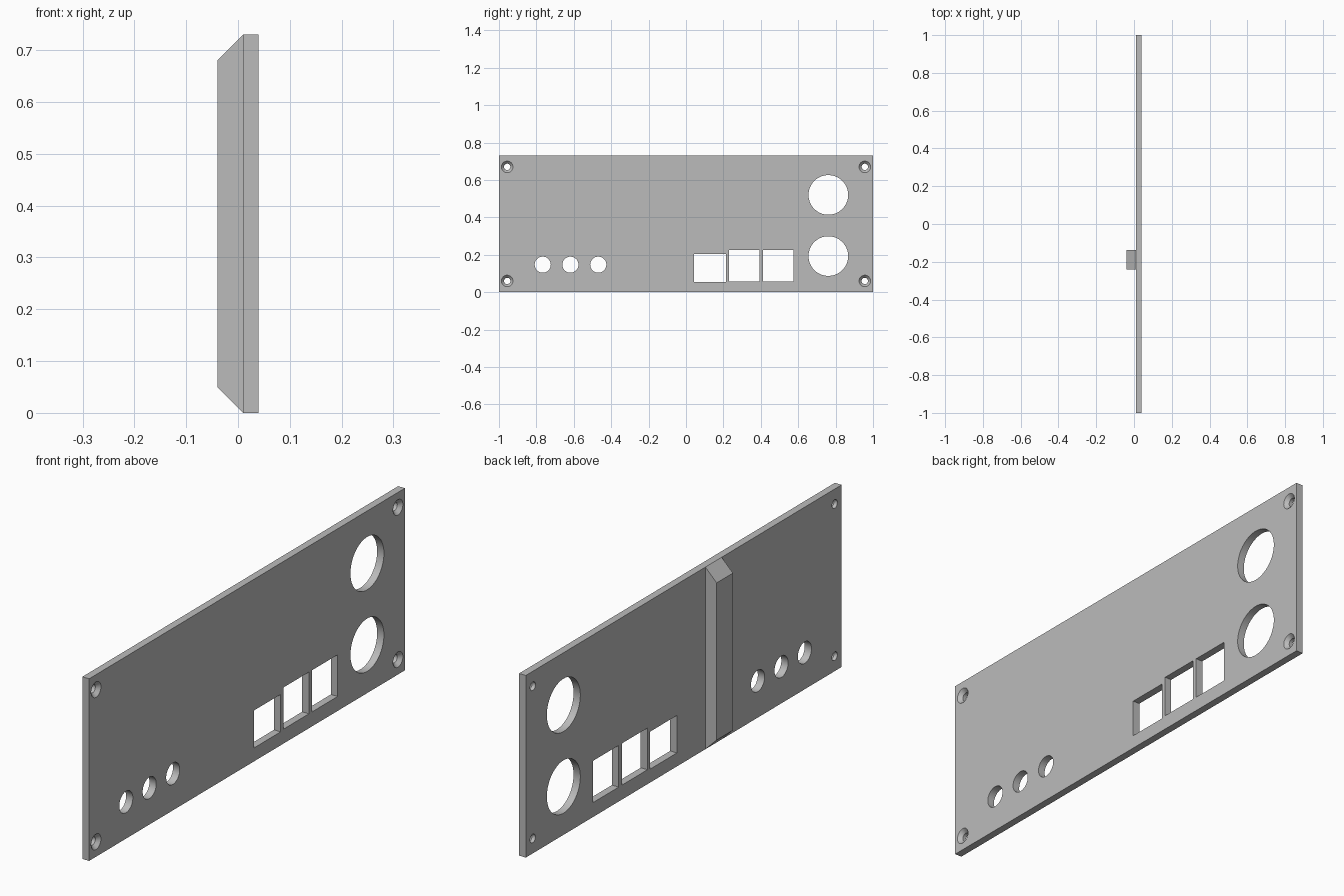
import bpy, bmesh, math
from mathutils import Matrix, Vector

cube = bpy.data.objects.get("Cube")
if cube:
    bpy.data.objects.remove(cube, do_unlink=True)

BACK, FACE, HEIGHT = 0.01, 0.04, 0.73
RIB_BACK = -0.04

grey = bpy.data.materials.new("panel grey")
grey.use_nodes = True
grey.diffuse_color = (0.5, 0.5, 0.5, 1)
grey.node_tree.nodes["Principled BSDF"].inputs["Base Color"].default_value = (0.5, 0.5, 0.5, 1)


def finish(name, bm):
    bmesh.ops.recalc_face_normals(bm, faces=bm.faces)
    mesh = bpy.data.meshes.new(name)
    bm.to_mesh(mesh)
    bm.free()
    mesh.materials.append(grey)
    obj = bpy.data.objects.new(name, mesh)
    bpy.context.collection.objects.link(obj)
    return obj


def add_box(bm, low, high):
    low, high = Vector(low), Vector(high)
    bmesh.ops.create_cube(bm, size=1, matrix=Matrix.Translation((low + high) / 2)
                          @ Matrix.Diagonal((*(high - low), 1)))


def add_round(bm, y, z, profile, sides=48):
    """Closed solid along x from (x, radius) stations."""
    rings = []
    for x, r in profile:
        rings.append([bm.verts.new((x, y + r * math.cos(a), z + r * math.sin(a)))
                      for a in (2 * math.pi * i / sides for i in range(sides))])
    for a, b in zip(rings, rings[1:]):
        for i in range(sides):
            j = (i + 1) % sides
            bm.faces.new((a[i], a[j], b[j], b[i]))
    bm.faces.new(rings[0])
    bm.faces.new(rings[-1])


# Flat panel
bm = bmesh.new()
add_box(bm, (BACK, -1, 0), (FACE, 1, HEIGHT))
panel = finish("panel", bm)

# Cutters for every opening
bm = bmesh.new()
start, end = BACK - 0.02, FACE + 0.02
for y in (-0.766, -0.618, -0.469):          # small round holes
    add_round(bm, y, 0.147, [(start, 0.043), (end, 0.043)])
for z in (0.193, 0.52):                     # large round holes
    add_round(bm, 0.761, z, [(start, 0.106), (end, 0.106)], 64)
for y in (-0.956, 0.956):                   # countersunk screw holes
    for z in (0.06, 0.67):
        add_round(bm, y, z, [(start, 0.017), (FACE - 0.015, 0.017),
                             (FACE, 0.031), (end, 0.031)], 32)
for y0, y1, z0, z1 in ((0.043, 0.213, 0.054, 0.204),   # square openings
                       (0.23, 0.392, 0.058, 0.225),
                       (0.412, 0.574, 0.058, 0.225)):
    add_box(bm, (start, y0, z0), (end, y1, z1))
cutter = finish("opening_cutter", bm)
cutter.hide_render = True

cut = panel.modifiers.new("openings", 'BOOLEAN')
cut.operation, cut.solver, cut.object = 'DIFFERENCE', 'EXACT', cutter
bpy.ops.object.select_all(action='DESELECT')
panel.select_set(True)
bpy.context.view_layer.objects.active = panel
bpy.ops.object.modifier_apply(modifier=cut.name)
bpy.data.objects.remove(cutter, do_unlink=True)
bpy.ops.object.shade_smooth_by_angle(angle=math.radians(30))

# Stiffening rib on the back, with sloped ends
bm = bmesh.new()
slope = BACK - RIB_BACK
side = bm.faces.new([bm.verts.new((x, -0.24, z)) for x, z in (
    (BACK, 0), (BACK, HEIGHT), (RIB_BACK, HEIGHT - slope), (RIB_BACK, slope))])
extruded = bmesh.ops.extrude_face_region(bm, geom=[side])
bmesh.ops.translate(bm, vec=(0, 0.103, 0),
                    verts=[v for v in extruded["geom"] if isinstance(v, bmesh.types.BMVert)])
finish("back_rib", bm)
